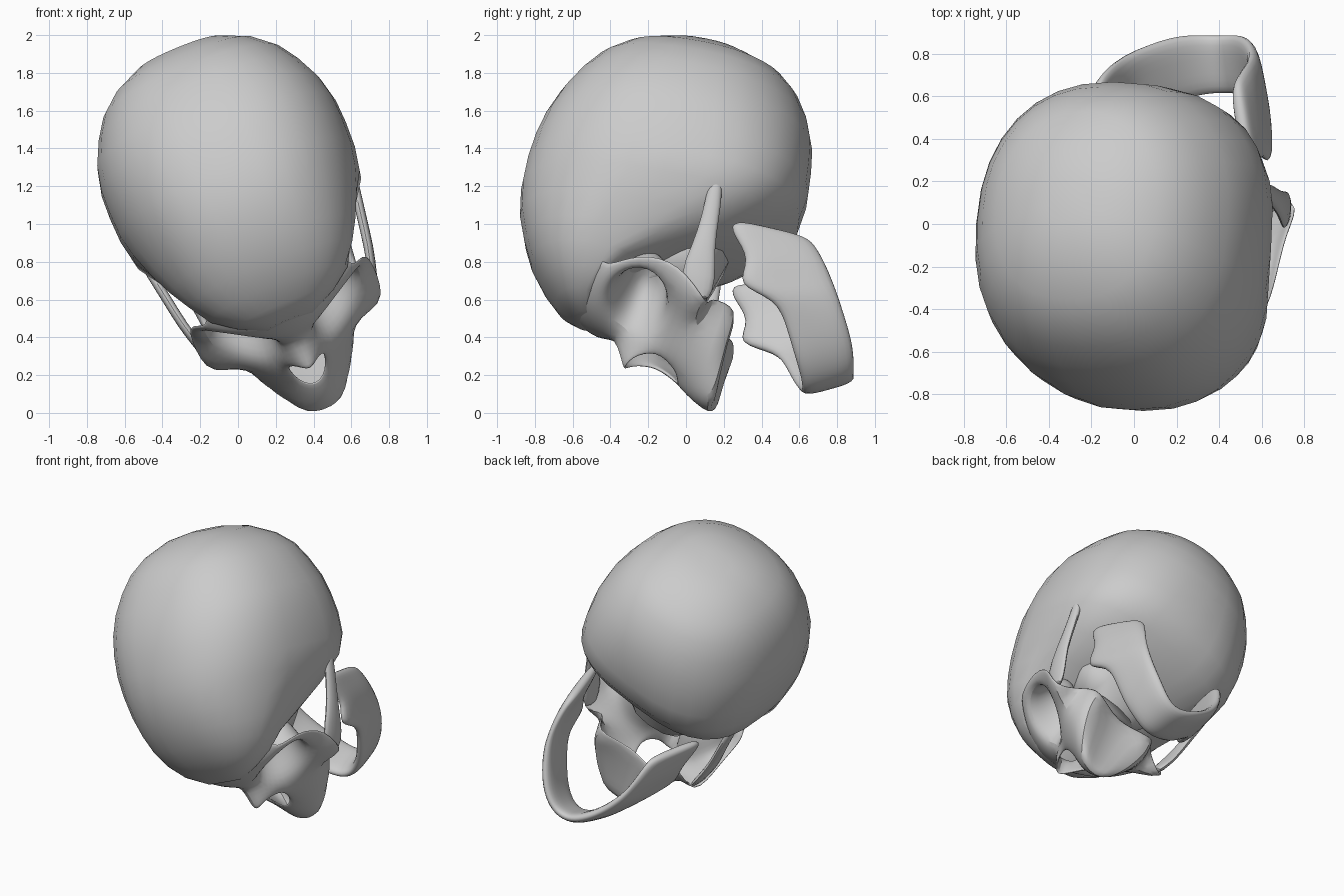
import bpy, bmesh, math
from mathutils import Vector

if "Cube" in bpy.data.objects:
    bpy.data.objects.remove(bpy.data.objects["Cube"])

# tilted skull frame: lateral, forward, up
LAT = Vector((.925, 0, .38))
FWD = Vector((.374, -.2, -.906))
UP = Vector((-.076, -.98, .185))

def world(p, f, u):
    return LAT * (.44 + p) + FWD * f + UP * u

def make(name, pts, faces, mirror=False, thick=0, sub=0, angle=60):
    bm = bmesh.new()
    for s in ((1, -1) if mirror else (1,)):
        vs = [bm.verts.new(world(p * s, f, u)) for p, f, u in pts]
        for fc in faces:
            bm.faces.new([vs[i] for i in fc])
    bmesh.ops.remove_doubles(bm, verts=bm.verts, dist=.0005)
    bmesh.ops.recalc_face_normals(bm, faces=bm.faces)
    me = bpy.data.meshes.new(name)
    bm.to_mesh(me)
    bm.free()
    ob = bpy.data.objects.new(name, me)
    bpy.context.collection.objects.link(ob)
    if thick:
        m = ob.modifiers.new("thickness", 'SOLIDIFY')
        m.thickness = thick
        m.offset = 0
    if sub:
        m = ob.modifiers.new("smooth", 'SUBSURF')
        m.levels = m.render_levels = sub
    bpy.ops.object.select_all(action='DESELECT')
    ob.select_set(True)
    bpy.context.view_layer.objects.active = ob
    bpy.ops.object.shade_smooth_by_angle(angle=math.radians(angle))
    return ob

def loft(rings):
    n = len(rings[0])
    pts = [p for r in rings for p in r]
    faces = [(a * n + i, a * n + (i + 1) % n, (a + 1) * n + (i + 1) % n, (a + 1) * n + i)
             for a in range(len(rings) - 1) for i in range(n)]
    faces += [tuple(range(n)), tuple(range((len(rings) - 1) * n, len(rings) * n))]
    return pts, faces

def section(pc, f, hw, mid, top, bot, n, upper=2.2, lower=2.2):
    out = []
    for i in range(n):
        t = 2 * math.pi * i / n
        c, s = math.cos(t), math.sin(t)
        power = upper if s > 0 else lower
        x = math.copysign(abs(c) ** (2 / power), c)
        y = math.copysign(abs(s) ** (2 / power), s)
        out.append((pc + hw * x, f, mid + (top - mid if y > 0 else mid - bot) * y))
    return out

# braincase: stations (forward, half width, widest height, top, bottom, lower squareness)
stations = [
    (-1.87, .10, .27, .38, .15, 2.1), (-1.84, .26, .27, .54, .00, 2.1), (-1.76, .41, .27, .72, -.18, 2.1),
    (-1.67, .51, .27, .83, -.27, 2.2), (-1.56, .58, .28, .91, -.34, 2.2), (-1.43, .64, .29, .98, -.39, 2.3),
    (-1.30, .67, .29, 1.03, -.41, 2.4), (-1.17, .675, .30, 1.06, -.42, 2.6), (-1.03, .67, .30, 1.075, -.40, 2.8),
    (-.90, .645, .30, 1.075, -.31, 3), (-.75, .595, .36, 1.05, -.15, 2.8),
    (-.62, .54, .44, 1.00, .08, 2.5), (-.50, .475, .51, .94, .33, 2.2), (-.39, .39, .56, .855, .48, 2.2),
    (-.30, .28, .60, .765, .53, 2.2), (-.23, .13, .59, .66, .54, 2.2)]
pts, faces = loft([section(0, f, w, m, t, b, 32, 2.35, q) for f, w, m, t, b, q in stations])
# flattened temples
pts = [(p * .94 if -.85 < f < -.45 and u < .52 else p, f, u) for p, f, u in pts]
make("braincase", pts, faces)

# skull base behind the face
base = [(-.90, .28), (-.75, .33), (-.60, .30), (-.48, .22)]
make("skull_base", *loft([section(0, f, w, .12, .38, -.14 + .3 * (f + .9), 12) for f, w in base]))

# face: half points in the skull frame (lateral, forward, up)
F = dict(
    o0=(.085, -.18, .34), o1=(.13, -.205, .435), o2=(.26, -.28, .49), o3=(.39, -.36, .46),
    o4=(.45, -.42, .33), o5=(.42, -.35, .19), o6=(.30, -.22, .13), o7=(.15, -.12, .20),
    m0=(0, -.18, .52), b1=(.14, -.21, .55), b2=(.27, -.28, .56), b3=(.42, -.38, .52), b4=(.50, -.47, .36),
    d0=(0, -.27, .69), d1=(.15, -.31, .69), d2=(.25, -.39, .66), d3=(.38, -.50, .58),
    n0=(0, -.17, .43), n1=(0, .02, .34), a1=(.06, -.05, .31), a2=(.115, -.10, .17),
    a3=(.07, -.02, .06), a4=(0, .02, .05), c2=(.17, -.06, .03), z5=(.53, -.46, .12),
    z6=(.31, -.20, .0), z7=(.51, -.22, -.09), w=(.29, -.40, -.03),
    t0=(0, .19, -.18), t1=(.11, .15, -.19), t2=(.22, .01, -.23), t3=(.28, -.14, -.24), t4=(.27, -.36, -.24),
    p0=(0, 0, -.11), p1=(0, -.33, -.09))
quads = """d0 d1 b1 m0, d1 d2 b2 b1, d2 d3 b3 b2, m0 b1 o1 n0, b1 b2 o2 o1, b2 b3 o3 o2, b3 b4 o4 o3,
 b4 z5 o5 o4, n0 o1 o0, n0 o0 a1 n1, o0 o7 a2 a1, o7 c2 a3 a2, o7 o6 z6 c2, o6 o5 z7 z6, o5 z5 z7,
 a3 c2 t2 t1, a4 a3 t1 t0, c2 z6 t3 t2, z6 w t4 t3, z6 z7 w, t0 t1 t2 p0, p0 t2 t3 p1, p1 t3 t4"""
names = list(F)
pts = list(F.values())
faces = [tuple(names.index(k) for k in q.split()) for q in quads.split(",")]
# eye sockets: rim rings shrinking toward a deep point
apex = Vector((.17, -.62, .28))
ctr = sum((Vector(p) for p in pts[:8]), Vector()) / 8
prev = list(range(8))
for depth, keep in ((.35, .85), (.75, .5)):
    start = len(pts)
    for i in range(8):
        pts.append(tuple(ctr.lerp(apex, depth) + (Vector(pts[i]) - ctr) * keep))
    ring = list(range(start, start + 8))
    faces += [(prev[i], prev[(i + 1) % 8], ring[(i + 1) % 8], ring[i]) for i in range(8)]
    prev = ring
faces.append(tuple(prev))
make("face", pts, faces, mirror=True, thick=.025, sub=2, angle=70)

# cheek arches
arch = [(.45, -.28, -.01, .06), (.495, -.40, .02, .11), (.535, -.55, .02, .065),
        (.56, -.72, .015, .05), (.585, -.86, .02, .045), (.60, -.98, .03, .025)]
make("cheek_arches", *loft([section(p, f, .028, u, u + h, u - h, 8) for p, f, u, h in arch]),
     mirror=True, sub=1)

# lower jaw: upper and lower edge points from joint to chin
jaw = [((.45, -.78, -.08), (.345, -.80, -.50)), ((.445, -.70, -.09), (.345, -.74, -.57)),
       ((.43, -.58, -.23), (.34, -.66, -.63)), ((.41, -.42, -.16), (.33, -.59, -.68)),
       ((.37, -.41, -.40), (.31, -.52, -.72)), ((.28, -.29, -.48), (.26, -.42, -.78)),
       ((.19, -.17, -.55), (.18, -.32, -.84)), ((.09, -.10, -.60), (.09, -.24, -.865)),
       ((0, -.07, -.61), (0, -.21, -.865))]
pts = []
for t, b in jaw:
    t, b = Vector(t), Vector(b)
    pts += [tuple(t), tuple(t.lerp(b, .5)), tuple(b)]
faces = [(3 * i + k, 3 * i + k + 1, 3 * i + k + 4, 3 * i + k + 3)
         for i in range(len(jaw) - 1) for k in range(2)]
make("lower_jaw", pts, faces, mirror=True, thick=.07, sub=2)
